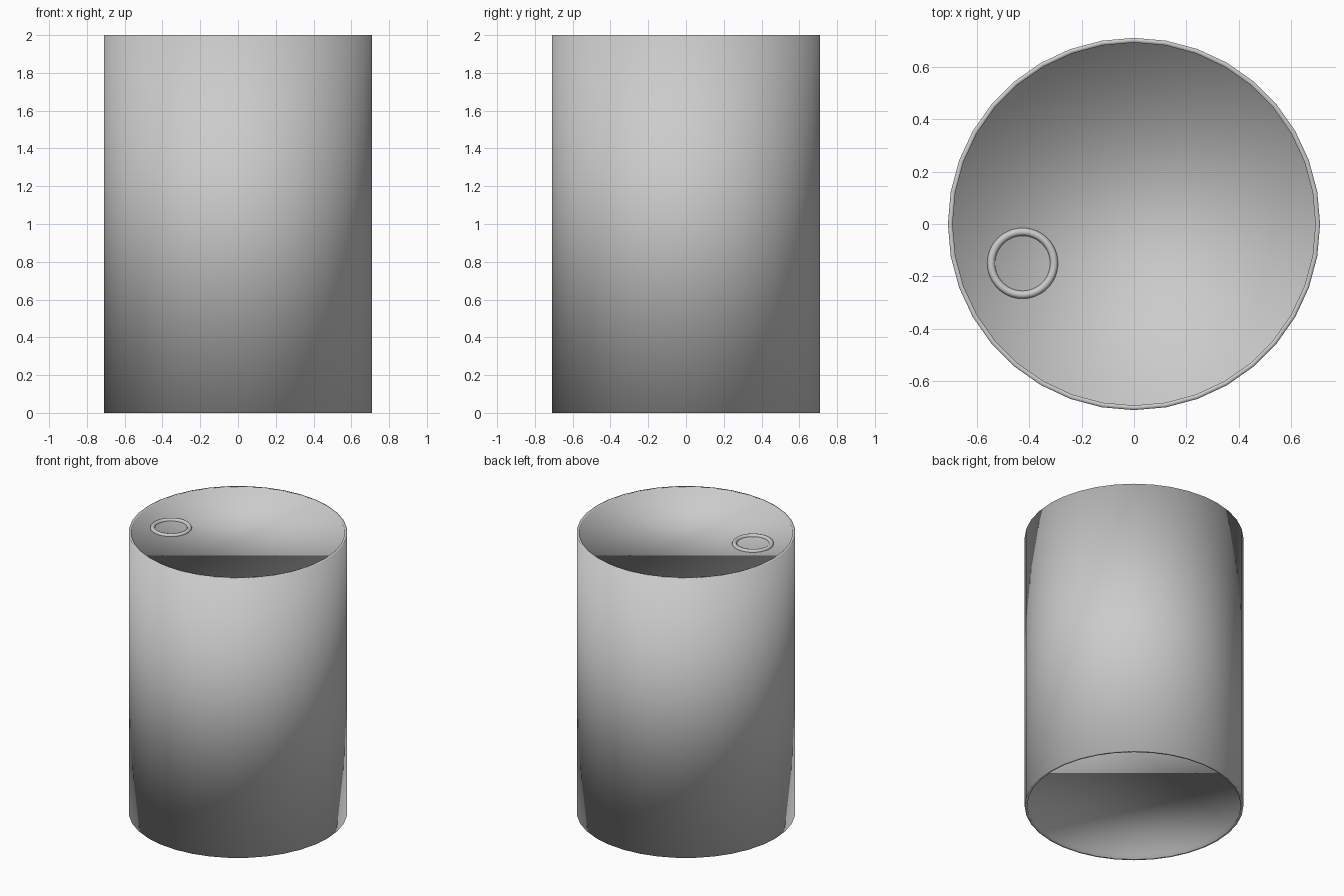
import bpy, bmesh, math

if "Cube" in bpy.data.objects:
    bpy.data.objects.remove(bpy.data.objects["Cube"])

SIDES = 36
R_OUT, R_IN = 0.71, 0.692
HEIGHT, RECESS = 2.0, 0.025

def finish(name, bm):
    bmesh.ops.recalc_face_normals(bm, faces=bm.faces[:])
    for f in bm.faces:
        f.smooth = True
    me = bpy.data.meshes.new(name)
    bm.to_mesh(me)
    bm.free()
    ob = bpy.data.objects.new(name, me)
    bpy.context.collection.objects.link(ob)
    return ob

# Drum body: wall, thin rims and recessed flat ends, smooth shaded throughout
bm = bmesh.new()
profile = [(R_IN, RECESS), (R_IN, 0), (R_OUT, 0),
           (R_OUT, HEIGHT), (R_IN, HEIGHT), (R_IN, HEIGHT - RECESS)]
rings = []
for r, z in profile:
    rings.append([bm.verts.new((r * math.cos(2 * math.pi * i / SIDES),
                                r * math.sin(2 * math.pi * i / SIDES), z))
                  for i in range(SIDES)])
for a, b in zip(rings, rings[1:]):
    for i in range(SIDES):
        j = (i + 1) % SIDES
        bm.faces.new((a[i], a[j], b[j], b[i]))
bm.faces.new(rings[0][::-1])
bm.faces.new(rings[-1])
finish("drum_body", bm)

# Bung ring on the lid
bpy.ops.mesh.primitive_torus_add(major_radius=0.12, minor_radius=0.015,
                                 major_segments=48, minor_segments=12,
                                 location=(-0.425, -0.15, HEIGHT - RECESS))
ring = bpy.context.object
ring.name = "bung_ring"
bpy.ops.object.shade_smooth()
